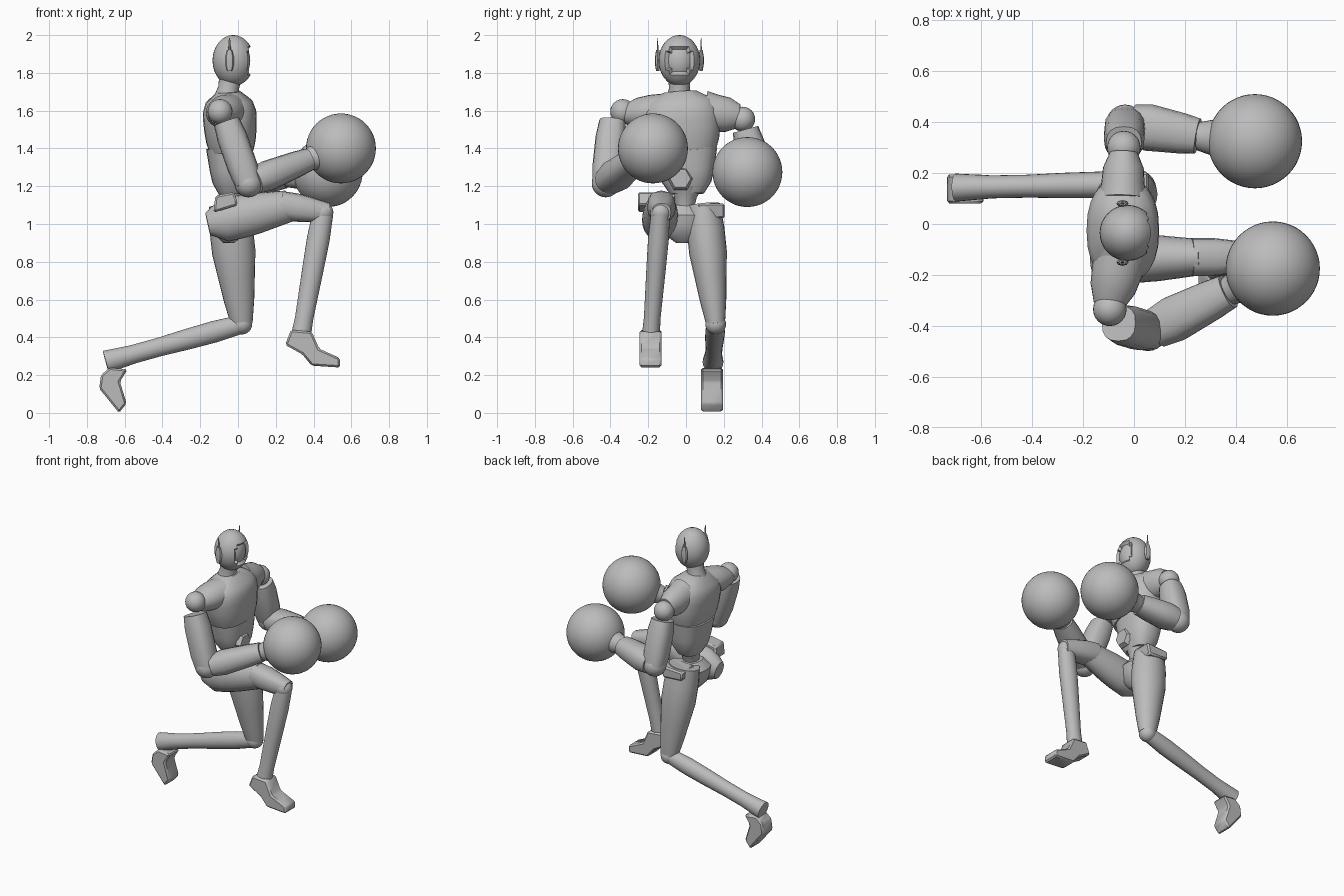
import bpy, bmesh, math
from mathutils import Vector

cube = bpy.data.objects.get("Cube")
if cube:
    bpy.data.objects.remove(cube)

grey = bpy.data.materials.new("plain_grey")
grey.use_nodes = True
colour = (.5, .5, .5, 1)
grey.diffuse_color = colour
grey.node_tree.nodes["Principled BSDF"].inputs["Base Color"].default_value = colour

ACROSS = Vector((0, 1, 0))
ALONG = Vector((1, 0, 0))


def finish(name, bm, sharp=35):
    """Turn the bmesh into a grey, smooth shaded object with sharp creases."""
    bmesh.ops.recalc_face_normals(bm, faces=bm.faces)
    mesh = bpy.data.meshes.new(name)
    bm.to_mesh(mesh)
    bm.free()
    mesh.materials.append(grey)
    mesh.shade_smooth()
    mesh.set_sharp_from_angle(angle=math.radians(sharp))
    obj = bpy.data.objects.new(name, mesh)
    bpy.context.collection.objects.link(obj)


def loft(name, start, end, radii, flat=1, side=ACROSS, sides=24, power=1):
    """Straight tube with evenly spaced radii; flat scales the second radius."""
    start, end = Vector(start), Vector(end)
    axis = (end - start).normalized()
    wide = (side - axis * side.dot(axis)).normalized()
    deep = axis.cross(wide) * flat

    def soften(value):
        return math.copysign(abs(value) ** power, value)

    bm = bmesh.new()
    rings = []
    for step, radius in enumerate(radii):
        centre = start.lerp(end, step / (len(radii) - 1))
        ring = []
        for corner in range(sides):
            angle = math.tau * corner / sides
            offset = wide * soften(math.cos(angle)) + deep * soften(math.sin(angle))
            ring.append(bm.verts.new(centre + offset * radius))
        rings.append(ring)
    for lower, upper in zip(rings, rings[1:]):
        for i in range(sides):
            bm.faces.new((lower[i - 1], lower[i], upper[i], upper[i - 1]))
    bm.faces.new(rings[0])
    bm.faces.new(rings[-1])
    finish(name, bm)


def ball(name, centre, radius, segments=24, height=1, recess=None):
    """Round or stretched ball, with an optional recessed patch."""
    bm = bmesh.new()
    bmesh.ops.create_uvsphere(bm, u_segments=segments, v_segments=segments // 2, radius=radius)
    bmesh.ops.scale(bm, verts=bm.verts, vec=(1, 1, height))
    if recess:
        bm.normal_update()
        patch = [face for face in bm.faces if recess(face.normal)]
        bmesh.ops.inset_region(bm, faces=patch, thickness=.01, depth=-.02)
    bmesh.ops.translate(bm, verts=bm.verts, vec=centre)
    finish(name, bm)


def slab(name, outline, near, far):
    """Side outline in x and z, extruded along y with bevelled edges."""
    bm = bmesh.new()
    face = bm.faces.new([bm.verts.new((x, near, z)) for x, z in outline])
    grown = bmesh.ops.extrude_face_region(bm, geom=[face])["geom"]
    moved = [item for item in grown if isinstance(item, bmesh.types.BMVert)]
    bmesh.ops.translate(bm, verts=moved, vec=ACROSS * (far - near))
    bmesh.ops.bevel(bm, geom=bm.edges[:], offset=.01, segments=1, affect="EDGES")
    finish(name, bm)


# Head with recessed visor, ear pieces with antennas, and neck
head = Vector((-.025, -.035, 1.865))
ball("head", head, .11, 32, 1.23, lambda n: n.x > .75 and abs(n.z) < .4)
for label, sign in (("right", -1), ("left", 1)):
    ear = head + Vector((-.02, sign * .115, 0))
    rise = Vector((0, 0, .055))
    loft(label + "_ear_piece", ear - rise, ear + rise, (.014, .024, .024, .014), .6, ALONG, 8)
    loft(label + "_antenna", ear + rise, ear + rise * 2.2, (.008, .003), .6, ALONG, 6)
loft("neck", (-.06, -.035, 1.66), (-.04, -.035, 1.78), (.07, .055, .06))

# Torso
loft("chest", (-.035, -.01, 1.385), (-.05, -.035, 1.7), (.17, .19, .2, .205, .205, .18, .09), .69, power=.85)
loft("abdomen", (-.035, .005, 1.16), (-.045, 0, 1.4), (.09, .13, .145, .155, .165), .75, power=.8)
loft("belly_plate", (.05, -.03, 1.24), (.08, -.03, 1.24), (.07, .055), sides=6)
loft("waist", (-.035, -.01, 1.03), (-.035, 0, 1.2), (.09, .05, .06, .09))
loft("pelvis", (-.05, -.015, .9), (-.045, -.01, 1.1), (.04, .11, .13, .14, .08), .75)

# Shoulders
loft("right_shoulder", (-.05, -.12, 1.6), (-.1, -.32, 1.58), (.1, .1, .09, .06), .9, ALONG)
loft("left_shoulder", (-.045, .1, 1.595), (-.04, .28, 1.57), (.095, .085, .08, .055), 1.15, ALONG)


def arm(label, shoulder, armpit, elbow, wrist, glove):
    """Shoulder ball, upper arm, elbow, forearm, cuff and round glove."""
    shoulder, armpit, elbow, wrist, glove = map(Vector, (shoulder, armpit, elbow, wrist, glove))
    ball(label + "_shoulder_ball", shoulder, .066)
    loft(label + "_upper_arm", armpit, elbow, (.07, .08, .08, .08, .07), sides=16, power=.8)
    ball(label + "_elbow", elbow, .074)
    loft(label + "_forearm", elbow.lerp(wrist, .1), wrist, (.08, .092, .086, .08, .07), .88, sides=16, power=.85)
    loft(label + "_cuff", wrist, wrist.lerp(glove, .5), (.055, .07, .11))
    ball(label + "_glove", glove, .185, 48)


arm("right", (-.095, -.335, 1.595), (-.06, -.39, 1.54), (.055, -.425, 1.215), (.37, -.265, 1.34), (.545, -.175, 1.4))
arm("left", (-.04, .3, 1.555), (-.04, .315, 1.5), (-.035, .395, 1.21), (.25, .345, 1.25), (.475, .325, 1.275))


def lower_leg(label, knee, ankle, radii):
    """Knee ball and shin."""
    ball(label + "_knee", knee, .055)
    loft(label + "_shin", knee, ankle, radii, 1.1)


# Raised front leg
hip, knee = Vector((-.16, -.14, 1)), Vector((.45, -.135, 1.06))
loft("right_thigh", hip, (.27, -.13, 1.095), (.05, .095, .095, .09, .08, .07), 1.2)
slab("right_hip_pad", ((-.13, 1.06), (-.12, 1.15), (-.02, 1.17), (0, 1.1)), -.255, -.15)
loft("right_knee_guard", (.225, -.13, 1.1), (.48, -.13, 1.06), (.075, .075, .065, .05), sides=16, power=.8)
lower_leg("right", knee, (.325, -.19, .36), (.05, .055, .052, .048, .044, .05))
slab("right_foot", ((.25, .36), (.34, .31), (.39, .25), (.54, .24), (.54, .29), (.43, .34), (.39, .43), (.28, .44)),
     -.245, -.13)

# Trailing back leg
knee = Vector((.02, .157, .47))
loft("left_thigh", (-.05, .09, 1.1), knee, (.09, .1, .1, .085, .07, .05), 1.15)
slab("left_hip_pad", ((-.11, 1.04), (-.11, 1.1), (.06, 1.11), (.04, 1.03)), .06, .205)
lower_leg("left", knee, (-.7, .143, .27), (.045, .052, .05, .045, .045, .055))
slab("left_foot", ((-.735, .13), (-.63, 0), (-.59, .05), (-.625, .165), (-.585, .23), (-.68, .24), (-.725, .2)),
     .08, .195)
